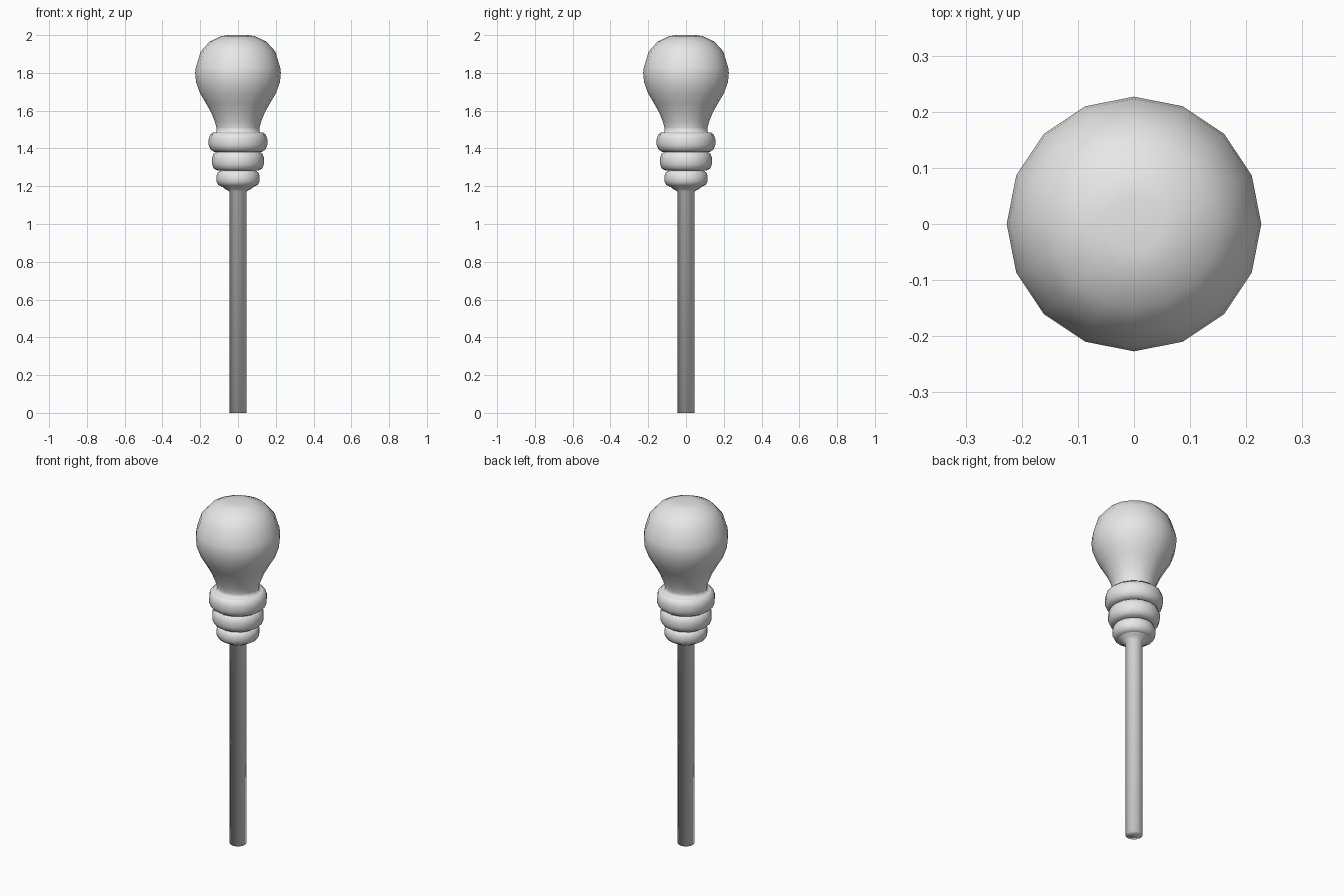
import bpy, bmesh, math

if "Cube" in bpy.data.objects:
    bpy.data.objects.remove(bpy.data.objects["Cube"])

SIDES = 16

grey = bpy.data.materials.new("light grey")
grey.diffuse_color = (0.8, 0.8, 0.8, 1)
grey.use_nodes = True
grey.node_tree.nodes["Principled BSDF"].inputs["Base Color"].default_value = grey.diffuse_color


def lathe(name, profile):
    """Revolve (radius, z) points around z, top to bottom; radius 0 closes an end."""
    bm = bmesh.new()
    rings = []
    for r, z in profile:
        if r == 0:
            rings.append([bm.verts.new((0, 0, z))])
        else:
            rings.append([bm.verts.new((r * math.cos(a), r * math.sin(a), z))
                          for a in (2 * math.pi * i / SIDES for i in range(SIDES))])
    for a, b in zip(rings, rings[1:]):
        for i in range(SIDES):
            j = (i + 1) % SIDES
            if len(a) == 1:
                bm.faces.new((a[0], b[i], b[j]))
            elif len(b) == 1:
                bm.faces.new((a[i], b[0], a[j]))
            else:
                bm.faces.new((a[i], b[i], b[j], a[j]))
    bmesh.ops.recalc_face_normals(bm, faces=bm.faces)
    for f in bm.faces:
        f.smooth = True
    me = bpy.data.meshes.new(name)
    bm.to_mesh(me)
    bm.free()
    me.materials.append(grey)
    ob = bpy.data.objects.new(name, me)
    bpy.context.collection.objects.link(ob)
    return ob


def ring_profile(r, z0, z1):
    """Rounded collar cross-section, from top centre to bottom centre."""
    h = z1 - z0
    return [(0, z1), (r - 0.026, z1), (r - 0.008, z1 - 0.12 * h), (r, z1 - 0.35 * h),
            (r, z0 + 0.35 * h), (r - 0.009, z0 + 0.12 * h), (r - 0.028, z0), (0, z0)]


# Pear-shaped bulb, with its neck flaring onto the top collar
lathe("bulb", [(0, 2.0), (0.05, 2.0), (0.087, 1.995), (0.15, 1.966), (0.197, 1.914),
               (0.223, 1.83), (0.227, 1.80), (0.222, 1.75), (0.2, 1.69), (0.17, 1.64),
               (0.142, 1.59), (0.122, 1.54), (0.114, 1.51), (0.115, 1.486),
               (0.135, 1.483)])

# Three stacked collars, shrinking downwards
collars = [(0.155, 1.382, 1.485), (0.138, 1.283, 1.384), (0.115, 1.198, 1.284)]
for n, (r, z0, z1) in enumerate(collars, 1):
    lathe(f"collar_{n}", ring_profile(r, z0, z1))

# Narrow rod with a small cup under the lowest collar
lathe("rod", [(0.085, 1.2), (0.072, 1.188), (0.045, 1.172), (0.045, 0), (0, 0)])
